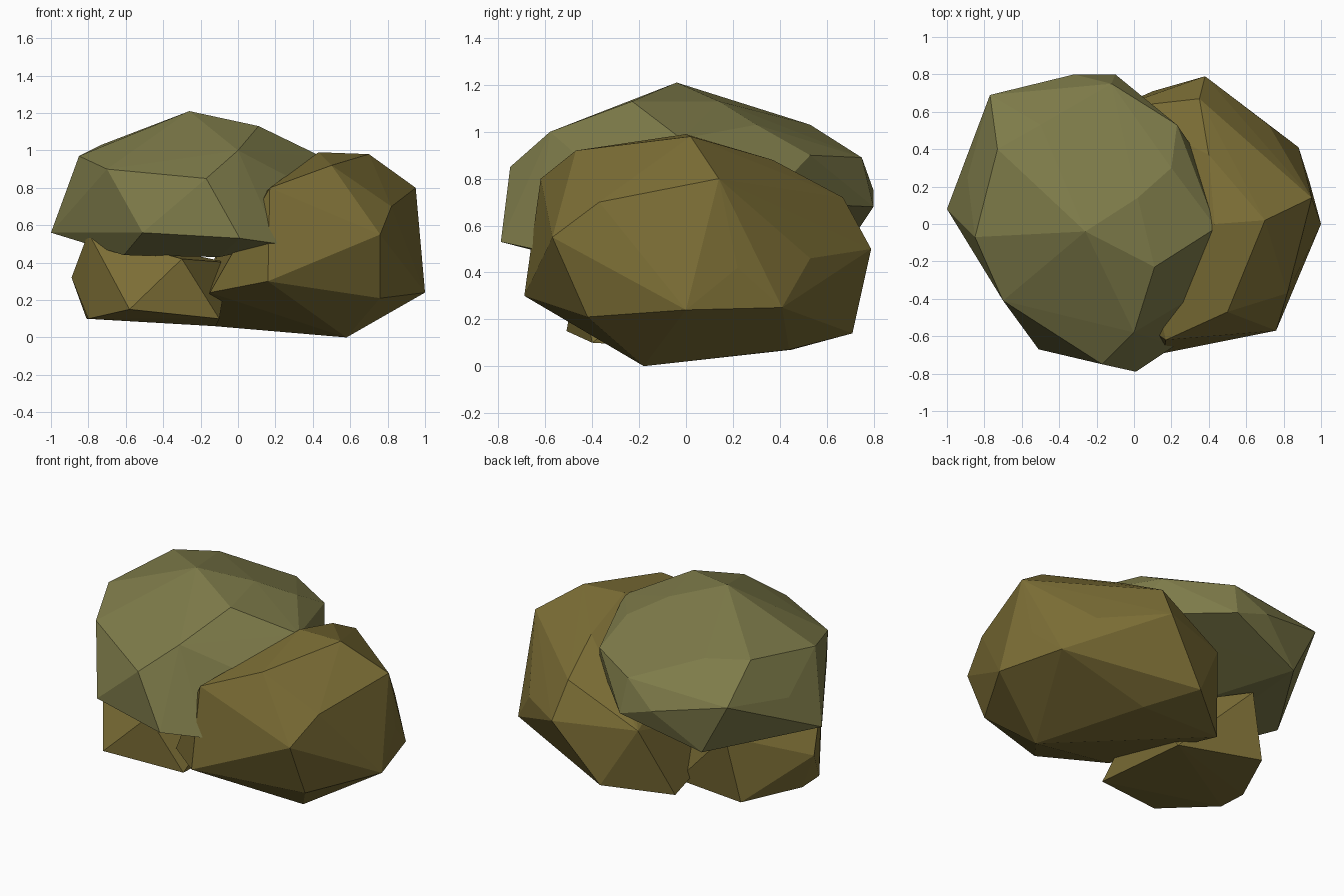
import bpy, bmesh
from mathutils import Vector


def material(name, rgb):
    m = bpy.data.materials.new(name)
    m.diffuse_color = (*rgb, 1)
    return m


def boulder(name, centre, radii, corners, mat, detail=2):
    """Faceted lump: convex skin around a small ellipsoid core plus chiselled corners."""
    bm = bmesh.new()
    bmesh.ops.create_icosphere(bm, subdivisions=detail, radius=1)
    for v in bm.verts:
        v.co = Vector(centre) + Vector([a * r for a, r in zip(v.co, radii)])
    bmesh.ops.delete(bm, geom=bm.faces[:] + bm.edges[:], context='FACES_KEEP_BOUNDARY')
    for c in corners:
        bm.verts.new(c)
    res = bmesh.ops.convex_hull(bm, input=bm.verts[:])
    inner = {g for g in res['geom_interior'] + res['geom_unused']
             if isinstance(g, bmesh.types.BMVert)}
    bmesh.ops.delete(bm, geom=list(inner), context='VERTS')
    # merge slivers so the facets stay broad
    bmesh.ops.remove_doubles(bm, verts=bm.verts[:], dist=0.05)
    bmesh.ops.recalc_face_normals(bm, faces=bm.faces[:])
    me = bpy.data.meshes.new(name)
    bm.to_mesh(me)
    bm.free()
    me.materials.append(mat)
    ob = bpy.data.objects.new(name, me)
    bpy.context.collection.objects.link(ob)
    return ob


green = material("moss_green", (0.21, 0.20, 0.068))
ochre = material("ochre", (0.20, 0.155, 0.036))

# Large upper lump
boulder("upper_lump", (-0.28, 0.0, 0.80), (0.64, 0.69, 0.35), [
    (-1.0, 0.08, 0.56), (-0.89, 0.25, 0.78), (-0.85, -0.07, 0.97),
    (-0.77, 0.69, 0.85), (-0.73, 0.40, 1.03), (-0.32, 0.80, 0.75),
    (-0.10, 0.80, 0.68), (0.23, 0.53, 0.90), (0.36, 0.34, 0.70),
    (0.44, -0.02, 0.97), (0.38, -0.35, 0.80), (0.22, -0.65, 0.50),
    (0.01, -0.79, 0.53), (-0.51, -0.67, 0.56), (-0.70, -0.41, 0.90),
    (-0.17, -0.75, 0.85), (0.0, -0.58, 1.0), (-0.26, -0.04, 1.21),
    (-0.61, -0.40, 0.44), (-0.10, -0.40, 0.43), (-0.50, 0.53, 1.03),
    (0.11, -0.23, 1.13), (-0.60, 0.70, 0.53), (-0.12, 0.75, 0.89),
    (0.02, 0.14, 1.13), (0.20, 0.30, 1.03), (0.08, 0.63, 0.85),
], green)

# Right-hand lump
boulder("right_lump", (0.42, 0.03, 0.53), (0.52, 0.62, 0.41), [
    (1.0, 0.0, 0.24), (0.95, 0.14, 0.80), (0.70, 0.02, 0.98),
    (0.43, 0.0, 0.99), (0.58, -0.18, 0.0), (0.76, -0.57, 0.55),
    (0.82, -0.37, 0.70), (0.76, -0.42, 0.21), (0.88, 0.41, 0.25),
    (0.38, 0.79, 0.50), (0.16, -0.69, 0.30), (0.17, -0.62, 0.80),
    (0.50, -0.47, 0.92), (0.72, 0.53, 0.46), (0.10, 0.71, 0.14),
    (0.30, 0.44, 0.07), (-0.15, -0.40, 0.24), (0.94, 0.22, 0.42),
    (0.40, 0.37, 0.88), (0.35, 0.67, 0.72), (-0.24, 0.45, 0.07),
    (-0.10, 0.62, 0.50),
], ochre)

# Small lower-left lump
boulder("lower_lump", (-0.46, -0.03, 0.34), (0.36, 0.42, 0.27), [
    (-0.89, 0.0, 0.32), (-0.80, -0.20, 0.56), (-0.80, -0.18, 0.10),
    (-0.58, -0.51, 0.15), (-0.10, -0.40, 0.10), (-0.30, -0.46, 0.42),
    (-0.12, 0.25, 0.06), (-0.64, 0.37, 0.10), (-0.81, 0.0, 0.10),
    (-0.55, 0.40, 0.50), (-0.05, 0.0, 0.40),
], ochre, detail=1)
